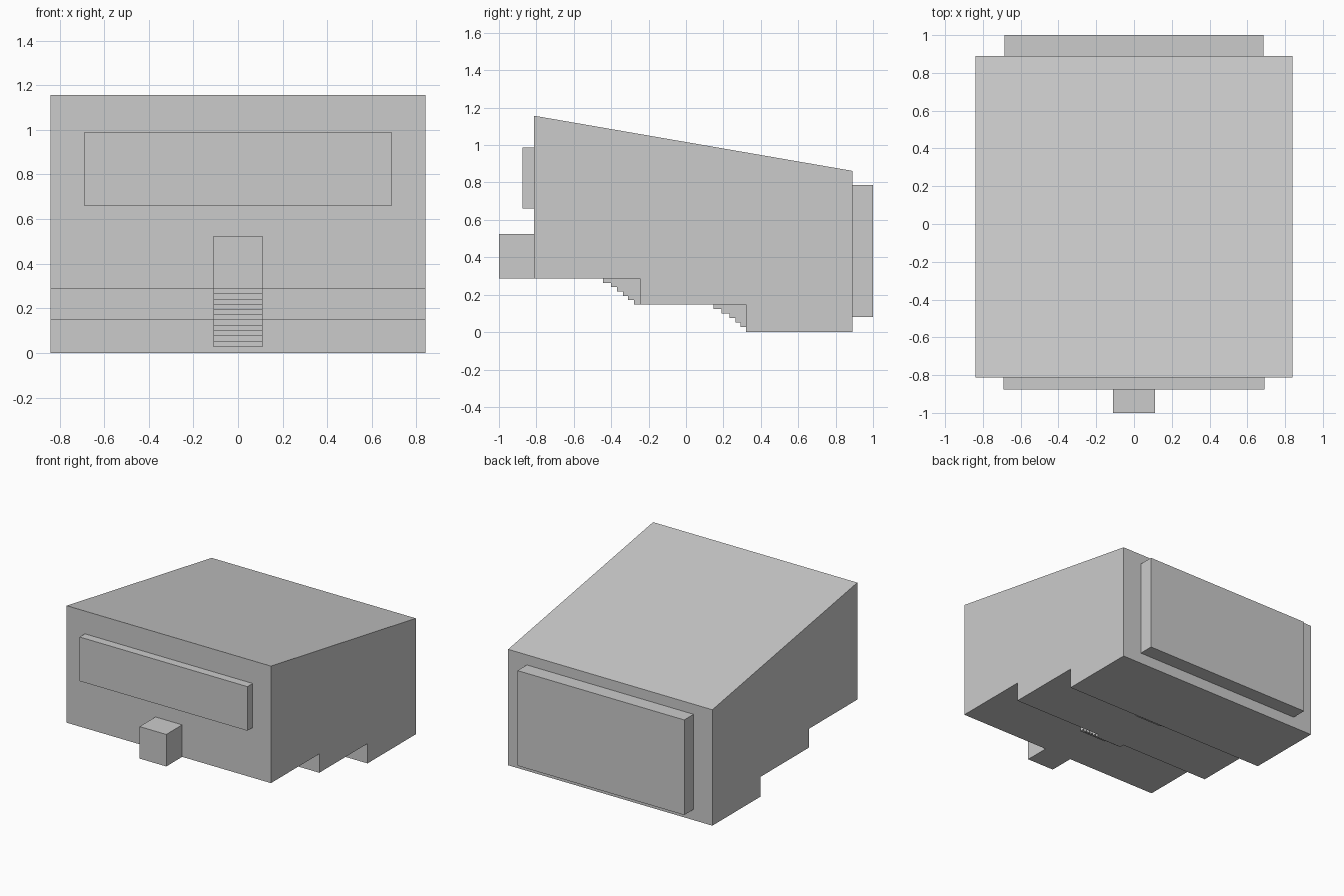
import bpy

if "Cube" in bpy.data.objects:
    bpy.data.objects.remove(bpy.data.objects["Cube"])


def extrude_x(name, profile, half_width):
    """Extrude a (y, z) profile symmetrically along x."""
    n = len(profile)
    verts = [(x, y, z) for x in (-half_width, half_width) for y, z in profile]
    faces = [tuple(range(n))[::-1], tuple(range(n, 2 * n))]
    faces += [(i, (i + 1) % n, n + (i + 1) % n, n + i) for i in range(n)]
    mesh = bpy.data.meshes.new(name)
    mesh.from_pydata(verts, [], faces)
    obj = bpy.data.objects.new(name, mesh)
    bpy.context.collection.objects.link(obj)
    # make the normals face outwards
    import bmesh
    bm = bmesh.new()
    bm.from_mesh(mesh)
    bmesh.ops.recalc_face_normals(bm, faces=bm.faces)
    bm.to_mesh(mesh)
    bm.free()
    return obj


def box(name, half_width, y0, y1, z0, z1):
    return extrude_x(name, [(y0, z0), (y1, z0), (y1, z1), (y0, z1)], half_width)


def stairs(name, ys, z_top, drop, y_wall):
    """Stepped block hanging in the corner between soffit and wall."""
    profile, z = [(ys[0], z_top)], z_top
    for i, y in enumerate(ys):
        z -= drop
        y_next = ys[i + 1] if i + 1 < len(ys) else y_wall
        profile += [(y, z), (y_next, z)]
    profile.append((y_wall, z_top))
    return extrude_x(name, profile, 0.11)


# Main hall: sloping roof and terraced underside
extrude_x("main_hall", [(-0.813, 1.157), (-0.813, 0.287), (-0.245, 0.287),
                        (-0.245, 0.147), (0.322, 0.147), (0.322, 0.0),
                        (0.89, 0.0), (0.89, 0.862)], 0.84)

# Projecting blocks on the front and back walls
box("front_window_box", 0.69, -0.875, -0.813, 0.66, 0.988)
box("entrance_box", 0.11, -1.0, -0.813, 0.287, 0.525)
box("rear_panel", 0.686, 0.89, 1.0, 0.08, 0.787)

# Stairs under the two terrace levels
stairs("upper_stairs", [-0.443, -0.402, -0.37, -0.338, -0.31, -0.278],
       0.287, 0.14 / 6, -0.245)
stairs("lower_stairs", [0.148, 0.19, 0.233, 0.265, 0.292],
       0.147, 0.024, 0.322)
